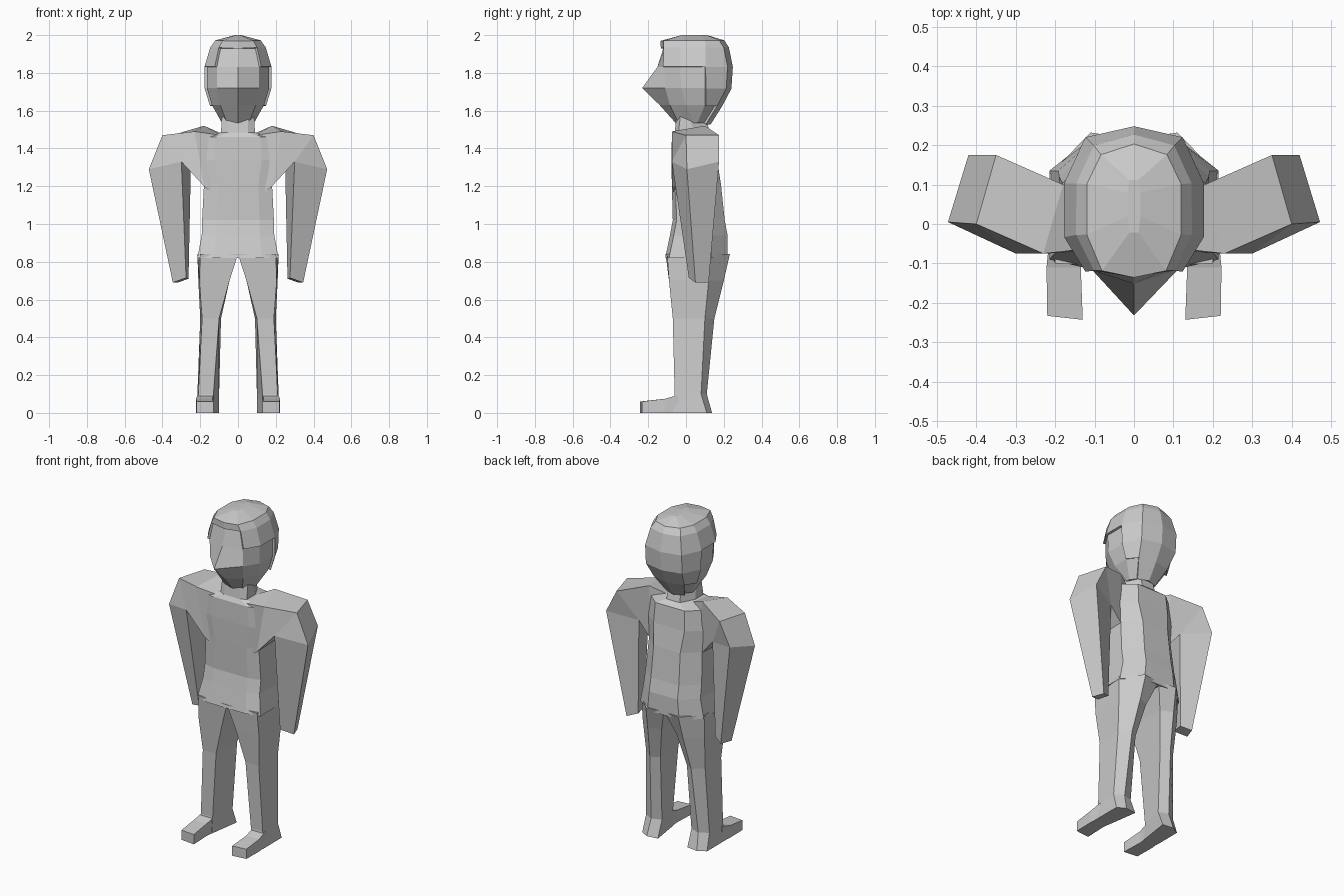
import bpy, bmesh

if "Cube" in bpy.data.objects:
    bpy.data.objects.remove(bpy.data.objects["Cube"])


def loft(name, rings, mirror=False, keep=None, thickness=0):
    """Skin a stack of equal-length rings, capped at both ends."""
    bm = bmesh.new()
    vs = [[bm.verts.new(p) for p in r] for r in rings]
    n = len(vs[0])
    for a, b in zip(vs, vs[1:]):
        for i in range(n):
            j = (i + 1) % n
            bm.faces.new((a[i], a[j], b[j], b[i]))
    bm.faces.new(vs[0][::-1])
    bm.faces.new(vs[-1])
    bmesh.ops.remove_doubles(bm, verts=bm.verts, dist=0.0005)
    bmesh.ops.recalc_face_normals(bm, faces=bm.faces)
    if keep:
        drop = [f for f in bm.faces if not keep(f.calc_center_median())]
        bmesh.ops.delete(bm, geom=drop, context='FACES')
    me = bpy.data.meshes.new(name)
    bm.to_mesh(me)
    bm.free()
    ob = bpy.data.objects.new(name, me)
    bpy.context.collection.objects.link(ob)
    if thickness:
        m = ob.modifiers.new("shell", 'SOLIDIFY')
        m.thickness = thickness
        m.offset = 1
    if mirror:
        m = ob.modifiers.new("mirror", 'MIRROR')
        m.use_mirror_merge = False
    return ob


def full(half, z):
    """Close a right-hand half outline (front centre to back centre)."""
    pts = half + [(-x, y) for x, y in half[-2:0:-1]]
    return [(x, y, z) for x, y in pts]


# torso and neck: height, half width, front, back
body = [(0.82, .215, -.11, .235), (0.94, .192, -.085, .235),
        (1.02, .19, -.07, .22), (1.21, .18, -.075, .2),
        (1.34, .21, -.077, .18), (1.46, .2, -.075, .17),
        (1.485, .09, -.06, .14), (1.57, .085, -.05, .12)]
loft("torso", [full([(0, f), (.6 * w, f), (w, f + .02), (w, b - .1),
                     (.5 * w, b - .015), (0, b - .015)], z)
               for z, w, f, b in body])

# legs: outer front, outer back, rear, inner back, inner front
legs = [
    (0.0, [(.22, -.07), (.22, .11), (.17, .138), (.1, .13), (.13, -.07)]),
    (0.1, [(.21, -.06), (.215, .08), (.16, .11), (.1, .09), (.13, -.06)]),
    (0.5, [(.19, -.07), (.2, .1), (.14, .15), (.09, .12), (.1, -.07)]),
    (0.7, [(.205, -.09), (.21, .12), (.12, .2), (.05, .165), (.045, -.09)]),
    (0.84, [(.2, -.1), (.215, .125), (.11, .232), (0, .215), (0, -.108)])]
loft("leg", [[(x, y, z) for x, y in pts] for z, pts in legs], mirror=True)

# feet
loft("foot", [[(a, y, 0), (b, y + d, 0), (b, y + d, h), (a, y, h)]
              for y, d, a, b, h in [(-.243, .01, .13, .22, .06),
                                    (-.11, 0, .135, .222, .075),
                                    (-.04, 0, .13, .215, .095)]], mirror=True)

# arms: upper front, upper back, lower back, lower front
loft("arm", [
    [(.09, -.06, 1.47), (.09, .06, 1.48), (.12, .08, 1.15), (.12, -.06, 1.15)],
    [(.23, -.075, 1.49), (.18, .1, 1.52), (.175, .1, 1.2), (.18, -.073, 1.2)],
    [(.4, 0, 1.47), (.35, .175, 1.47), (.25, .1, 1.29), (.3, -.075, 1.33)],
    [(.472, .005, 1.29), (.42, .175, 1.33), (.25, .1, 1.29), (.3, -.075, 1.33)],
    [(.345, .05, .69), (.32, .12, .69), (.262, .09, .71), (.275, .015, .715)],
], mirror=True)

# head: height, half width, profile front, side front, back
skull = [(1.535, .085, -.055, -.04, .12), (1.63, .138, -.14, -.085, .18),
         (1.72, .165, -.232, -.11, .228), (1.83, .165, -.152, -.115, .235),
         (1.93, .135, -.12, -.11, .215), (1.962, .112, -.125, -.11, .195)]
rings = [full([(0, c), (.68 * w, f), (w, f + .085), (w, min(.1, b - .06)),
               (.7 * w, b - .025), (0, b)], z) for z, w, c, f, b in skull]
rings.append(full([(0, -.02), (.01, -.02), (.015, .02), (.015, .08),
                   (.01, .11), (0, .11)], 1.987))
loft("head", rings)


# hair shell over the top, temples and back of the head
def hair_zone(c):
    return (c.z > 1.94 or (c.z > 1.84 and (c.y > 0 or abs(c.x) > .1))
            or (c.y > .11 and c.z > 1.56))


loft("hair", rings, keep=hair_zone, thickness=0.013)
